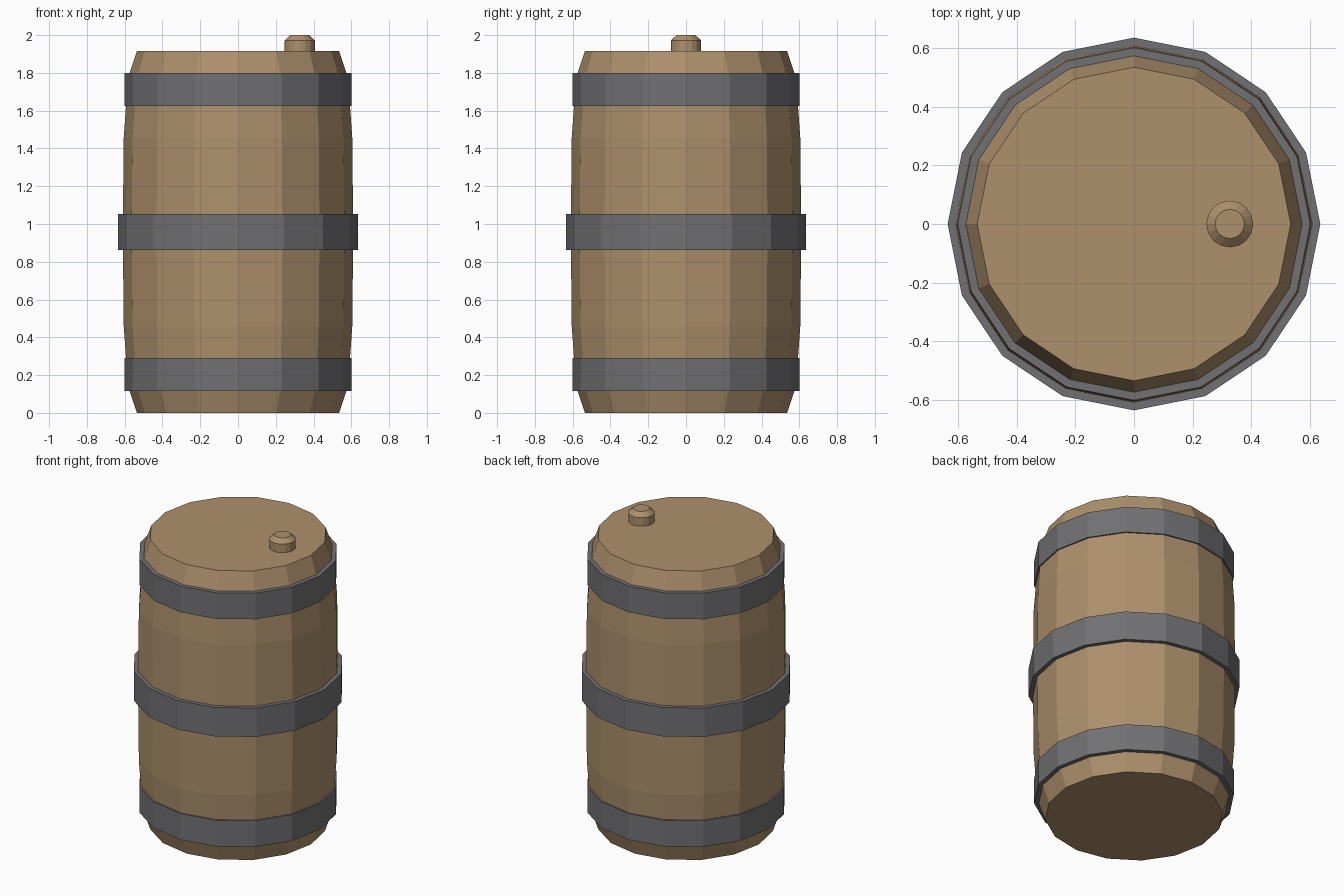
import bpy, bmesh
from math import cos, sin, tau

if "Cube" in bpy.data.objects:
    bpy.data.objects.remove(bpy.data.objects["Cube"])

SIDES = 16


def material(name, color):
    m = bpy.data.materials.new(name)
    m.diffuse_color = (*color, 1)
    m.use_nodes = True
    m.node_tree.nodes["Principled BSDF"].inputs["Base Color"].default_value = m.diffuse_color
    return m


def lathe(name, profile, mat, closed=False, x=0.0):
    """Spin (radius, z) points, listed bottom to top on the outside, round a vertical axis."""
    bm = bmesh.new()
    rings = [[bm.verts.new((r * cos(tau * i / SIDES), r * sin(tau * i / SIDES), z))
              for i in range(SIDES)] for r, z in profile]
    pairs = list(zip(rings, rings[1:]))
    if closed:
        pairs.append((rings[-1], rings[0]))
    else:
        bm.faces.new(rings[0][::-1])
        bm.faces.new(rings[-1])
    for a, b in pairs:
        for i in range(SIDES):
            j = (i + 1) % SIDES
            bm.faces.new((a[i], a[j], b[j], b[i]))
    bmesh.ops.recalc_face_normals(bm, faces=bm.faces)
    mesh = bpy.data.meshes.new(name)
    bm.to_mesh(mesh)
    bm.free()
    mesh.materials.append(mat)
    obj = bpy.data.objects.new(name, mesh)
    obj.location.x = x
    bpy.context.collection.objects.link(obj)
    return obj


wood = material("wood", (0.42, 0.28, 0.15))
iron = material("iron", (0.165, 0.165, 0.175))

# Bulging barrel body, symmetrical about its middle
HEIGHT = 1.916
lower = [(0.535, 0), (0.575, 0.12), (0.59, 0.25), (0.605, 0.46)]
upper = [(r, HEIGHT - z) for r, z in reversed(lower)]
lathe("barrel_body", lower + [(0.61, HEIGHT / 2)] + upper, wood)

# Three metal hoops
for name, r_in, r_out, z0, z1 in (
        ("bottom_hoop", 0.57, 0.602, 0.117, 0.291),
        ("middle_hoop", 0.605, 0.636, 0.862, 1.054),
        ("top_hoop", 0.57, 0.602, 1.626, 1.799)):
    lathe(name, [(r_in, z0), (r_out, z0), (r_out, z1), (r_in, z1)], iron, closed=True)

# Bung on the lid
lathe("bung", [(0.08, HEIGHT - 0.01), (0.08, 1.972), (0.05, 2.0)], wood, x=0.327)
